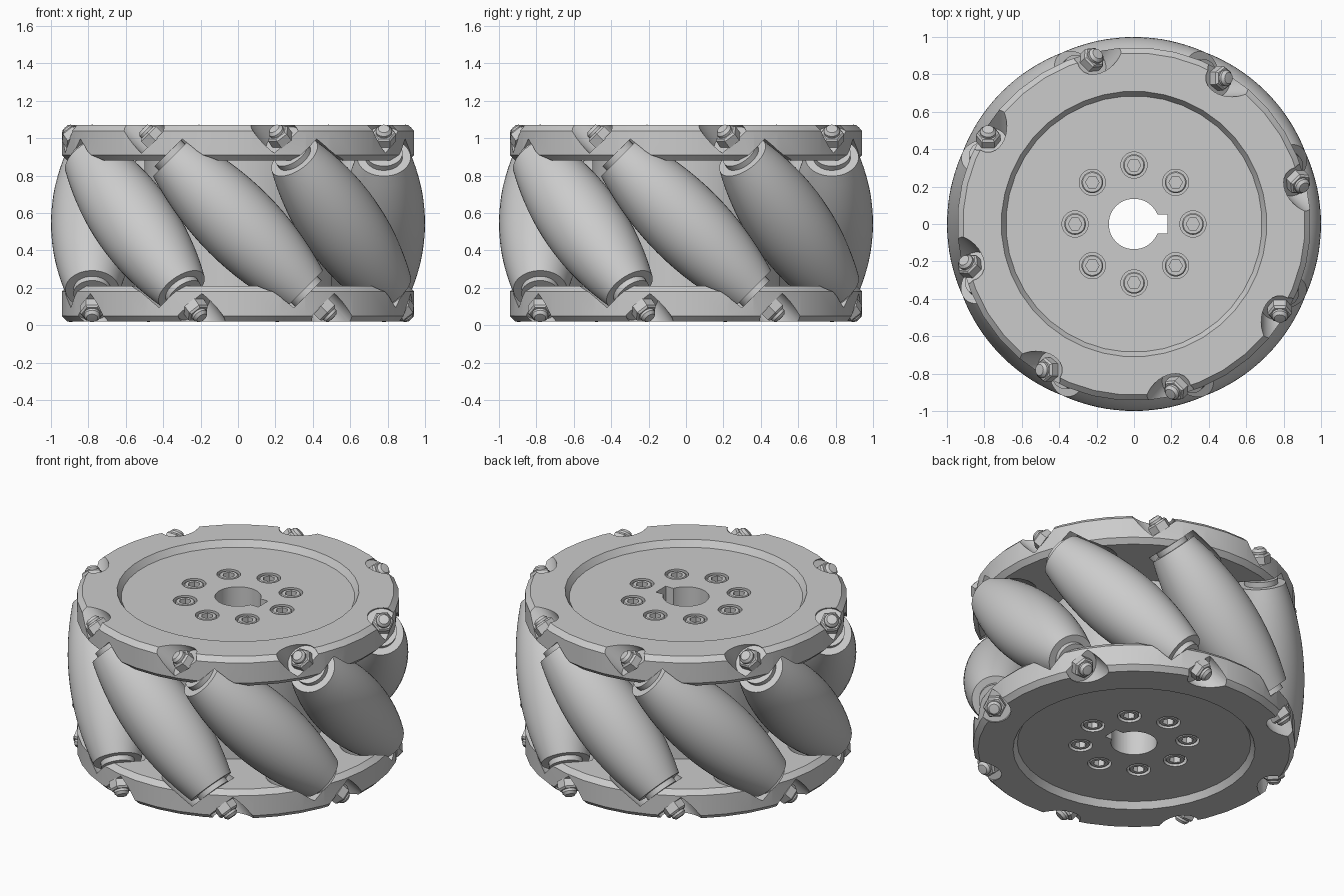
import bpy
import bmesh
from math import pi, cos, sin, radians
from mathutils import Matrix

if "Cube" in bpy.data.objects:
    bpy.data.objects.remove(bpy.data.objects["Cube"], do_unlink=True)

COUNT = 8           # rollers around the wheel
MID = 0.545         # height of the wheel's middle plane
AXIS_R = 0.78       # distance of the roller axes from the wheel axis
FLOOR = 0.485       # recessed plate face, from the middle plane
LIFT = Matrix.Translation((0, 0, MID))

grey = bpy.data.materials.new("plain_grey")
grey.use_nodes = True
colour = (0.6, 0.6, 0.6, 1)
grey.diffuse_color = colour
grey.node_tree.nodes["Principled BSDF"].inputs["Base Color"].default_value = colour


def lathe(bm, profile, segs, matrix, turn=0.0):
    """Revolve (radius, height) points about the local z axis."""
    rings = []
    for r, h in profile:
        if r == 0:
            rings.append([bm.verts.new(matrix @ Matrix.Translation((0, 0, h)).translation)])
        else:
            rings.append([bm.verts.new(matrix @ Matrix.Translation(
                (r * cos(turn + 2 * pi * i / segs), r * sin(turn + 2 * pi * i / segs), h)).translation)
                for i in range(segs)])
    for a, b in zip(rings, rings[1:]):
        for i in range(segs):
            j = (i + 1) % segs
            if len(a) == 1:
                bm.faces.new((a[0], b[i], b[j]))
            elif len(b) == 1:
                bm.faces.new((a[i], a[j], b[0]))
            else:
                bm.faces.new((a[i], a[j], b[j], b[i]))


def rod(bm, r, low, high, segs, matrix):
    lathe(bm, [(0, low), (r, low), (r, high), (0, high)], segs, matrix)


def finish(name, bm):
    bmesh.ops.recalc_face_normals(bm, faces=bm.faces[:])
    mesh = bpy.data.meshes.new(name)
    bm.to_mesh(mesh)
    bm.free()
    mesh.materials.append(grey)
    ob = bpy.data.objects.new(name, mesh)
    bpy.context.collection.objects.link(ob)
    return ob


def activate(ob):
    bpy.ops.object.select_all(action='DESELECT')
    ob.select_set(True)
    bpy.context.view_layer.objects.active = ob


def cut(ob, *cutters):
    activate(ob)
    for cutter in cutters:
        mod = ob.modifiers.new("cut", 'BOOLEAN')
        mod.operation = 'DIFFERENCE'
        mod.solver = 'EXACT'
        mod.object = cutter
        bpy.ops.object.modifier_apply(modifier=mod.name)


def smooth(ob):
    activate(ob)
    bpy.ops.object.shade_smooth_by_angle(angle=radians(28))


def roller_frame(i):
    """Roller axis frame: tangent to the wheel, tilted by 45 degrees."""
    return (LIFT @ Matrix.Rotation(2 * pi * i / COUNT, 4, 'Z')
            @ Matrix.Translation((AXIS_R, 0, 0)) @ Matrix.Rotation(pi / 4, 4, 'X'))


def barrel(half, extra):
    """Barrel profile that keeps the rollers inside the wheel's circle."""
    steps = [-1 + k / 8 for k in range(17)]
    side = [(0.22 - 0.077 * s * s + extra, s * half) for s in steps]
    return [(0, -half)] + side + [(0, half)]


frames = [roller_frame(i) for i in range(COUNT)]
flip = Matrix.Rotation(pi, 4, 'X')
ends = [f @ m for f in frames for m in (Matrix.Identity(4), flip)]
screw_spots = [(0.315 * cos(i * pi / 4), 0.315 * sin(i * pi / 4)) for i in range(8)]

# Cutters: roller pockets, bolt seats, bore, keyway
bm = bmesh.new()
for f in frames:
    lathe(bm, barrel(0.53, 0.014), 40, f)
pockets = finish("pocket_cutter", bm)
bm = bmesh.new()
for f in ends:
    rod(bm, 0.1, 0.63, 0.95, 32, f)
seats = finish("bolt_seat_cutter", bm)
bm = bmesh.new()
rod(bm, 0.135, -1, 1, 48, LIFT)
bore = finish("bore_cutter", bm)
bm = bmesh.new()
bmesh.ops.create_cube(bm, size=1, matrix=LIFT @ Matrix.Translation((0.09, 0, 0))
                      @ Matrix.Diagonal((0.18, 0.1, 3, 1)))
keyway = finish("keyway_cutter", bm)
helpers = [pockets, seats, bore, keyway]

# Side plates with recessed faces and socket screws
plate = [(0, 0.335), (0.915, 0.335), (0.945, 0.365), (0.945, 0.495), (0.915, 0.525),
         (0.71, 0.525), (0.685, FLOOR), (0, FLOOR)]
for side, place in (("upper", LIFT), ("lower", LIFT @ flip)):
    bm = bmesh.new()
    lathe(bm, plate, 40, place, pi / 40)
    body = finish(side + "_plate", bm)
    holes, heads, sockets = bmesh.new(), bmesh.new(), bmesh.new()
    for x, y in screw_spots:
        spot = place @ Matrix.Translation((x, y, FLOOR))
        rod(holes, 0.07, -0.06, 0.1, 32, spot)
        lathe(heads, [(0, -0.062), (0.058, -0.062), (0.058, -0.01), (0.052, -0.004), (0, -0.004)], 32, spot)
        rod(sockets, 0.036, -0.045, 0.1, 6, spot)
    holes = finish("counterbore_cutter", holes)
    sockets = finish("socket_cutter", sockets)
    screws = finish(side + "_screws", heads)
    cut(body, pockets, seats, holes, bore, keyway)
    cut(screws, sockets)
    smooth(body)
    smooth(screws)
    helpers += [holes, sockets]

# Central hub between the plates
bm = bmesh.new()
rod(bm, 0.5, -0.335, 0.335, 48, LIFT)
hub = finish("hub", bm)
cut(hub, bore, keyway)
smooth(hub)

# Barrel rollers, each with its axle, spacers and nuts
for i, f in enumerate(frames, 1):
    bm = bmesh.new()
    lathe(bm, barrel(0.5, 0), 48, f)
    smooth(finish(f"roller_{i}", bm))
    bm = bmesh.new()
    lathe(bm, [(0, -0.718), (0.03, -0.716), (0.043, -0.7), (0.043, 0.7), (0.03, 0.716), (0, 0.718)], 24, f)
    smooth(finish(f"axle_{i}", bm))
    bm = bmesh.new()
    for m in (f, f @ flip):
        rod(bm, 0.1, 0.49, 0.532, 32, m)
    smooth(finish(f"spacers_{i}", bm))
    bm = bmesh.new()
    for m in (f, f @ flip):
        lathe(bm, [(0, 0.625), (0.066, 0.625), (0.066, 0.675), (0.056, 0.686), (0, 0.686)], 6, m)
    finish(f"nuts_{i}", bm)

for ob in helpers:
    bpy.data.objects.remove(ob, do_unlink=True)
